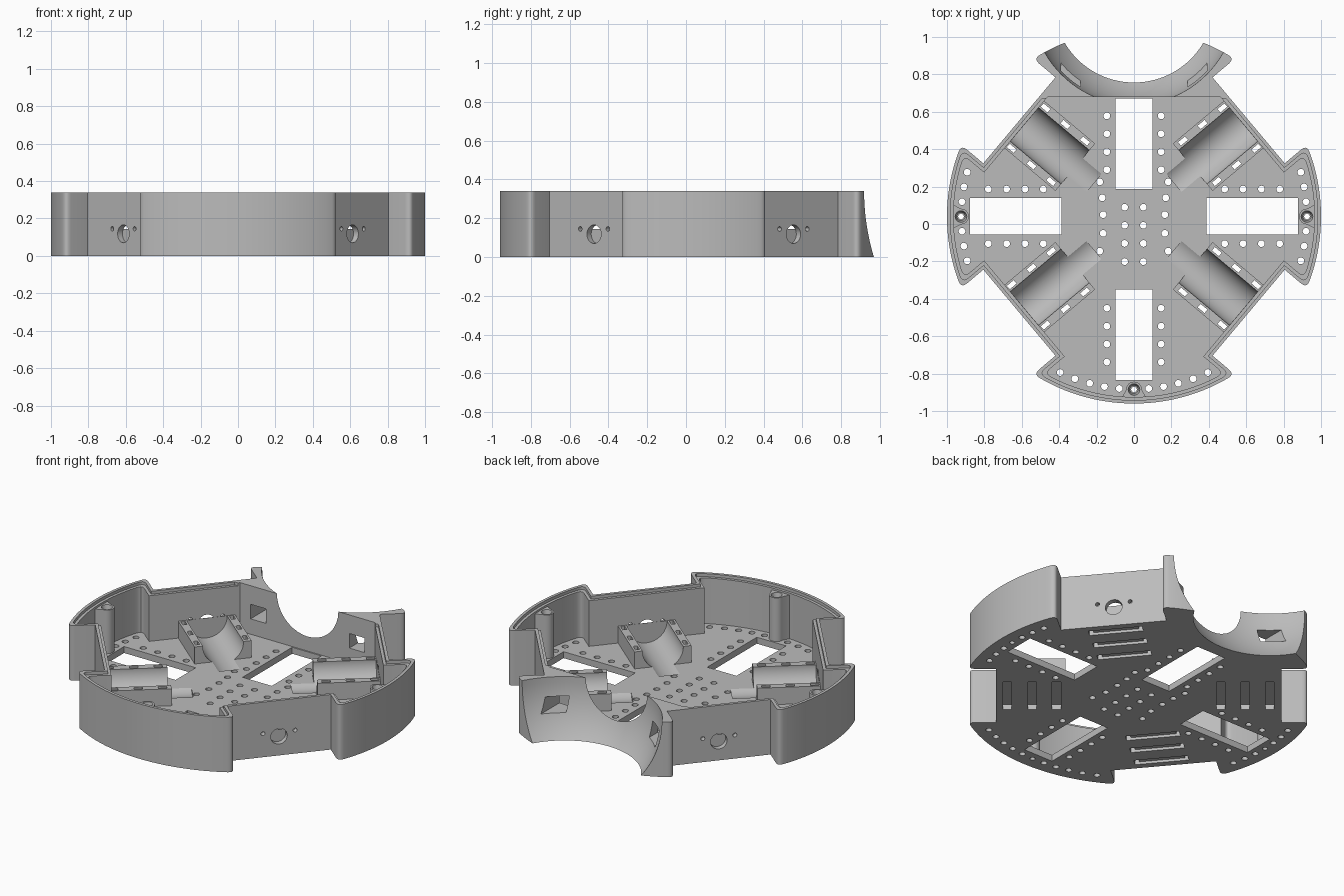
import bpy, bmesh
from math import radians, sin, cos, asin, sqrt, pi
from mathutils import Matrix, Vector

if "Cube" in bpy.data.objects:
    bpy.data.objects.remove(bpy.data.objects["Cube"])

HEIGHT, FLOOR, CY = 0.34, 0.04, 0.04
DIAGONALS = [radians(a) for a in (40, 140, 220, 320)]

grey = bpy.data.materials.new("plain grey")
grey.use_nodes = True
grey.diffuse_color = (0.5, 0.5, 0.5, 1)
grey.node_tree.nodes["Principled BSDF"].inputs["Base Color"].default_value = (0.5, 0.5, 0.5, 1)


def frame(angle):
    """Local frame at the hub: x points outward along the angle."""
    return Matrix.Translation((0, CY, 0)) @ Matrix.Rotation(angle, 4, 'Z')


def box(bm, x, y, z, m=Matrix()):
    size = Matrix.Diagonal((x[1] - x[0], y[1] - y[0], z[1] - z[0], 1))
    mid = Matrix.Translation((sum(x) / 2, sum(y) / 2, sum(z) / 2))
    bmesh.ops.create_cube(bm, size=1, matrix=m @ mid @ size)


def rod(bm, r, length, m, r2=None, seg=24):
    bmesh.ops.create_cone(bm, cap_ends=True, segments=seg, radius1=r,
                          radius2=r if r2 is None else r2, depth=length, matrix=m)


def prism(bm, pts, z0, z1):
    face = bm.faces.new([bm.verts.new((p[0], p[1], z0)) for p in pts])
    top = bmesh.ops.extrude_face_region(bm, geom=[face])["geom"]
    bmesh.ops.translate(bm, vec=(0, 0, z1 - z0),
                        verts=[v for v in top if isinstance(v, bmesh.types.BMVert)])


def finish(name, bm):
    bmesh.ops.recalc_face_normals(bm, faces=bm.faces[:])
    mesh = bpy.data.meshes.new(name)
    bm.to_mesh(mesh)
    bm.free()
    mesh.materials.append(grey)
    ob = bpy.data.objects.new(name, mesh)
    bpy.context.collection.objects.link(ob)
    return ob


def cut(cutter, *targets):
    cutter.hide_render = True
    for ob in targets:
        bpy.context.view_layer.objects.active = ob
        mod = ob.modifiers.new("cut", 'BOOLEAN')
        mod.operation, mod.solver, mod.object = 'DIFFERENCE', 'EXACT', cutter
        bpy.ops.object.modifier_apply(modifier=mod.name)
    bpy.data.objects.remove(cutter)


def outline(inset):
    """Disc with four diagonal wheel notches and rounded arm tips."""
    R, u, h = 1 - inset, 0.80 - inset, 0.30 + inset
    da, tip, pts = asin(h / R), sqrt(R * R - h * h), []
    for i, a in enumerate(DIAGONALS):
        m = frame(a)

        def fillet(s):
            p0 = Vector((R * cos(da + 0.04), s * R * sin(da + 0.04), 0))
            p1, p2 = Vector((tip, s * h, 0)), Vector((tip - 0.04, s * h, 0))
            return [m @ (p0 * (1 - t) ** 2 + p1 * 2 * t * (1 - t) + p2 * t * t)
                    for t in (0, 0.2, 0.4, 0.6, 0.8, 1)]
        pts += fillet(-1) + [m @ Vector((u, -h, 0)), m @ Vector((u, h, 0))]
        pts += fillet(1)[::-1]
        start = a + da + 0.04
        end = DIAGONALS[(i + 1) % 4] + (2 * pi if i == 3 else 0) - da - 0.04
        pts += [(R * cos(t), CY + R * sin(t))
                for t in (start + (end - start) * k / 28 for k in range(1, 28))]
    return pts


def cavity(inset, z0, back):
    """Inner hollow, closed off by a straight wall at the back."""
    bm = bmesh.new()
    prism(bm, outline(inset), z0, 0.5)
    res = bmesh.ops.bisect_plane(bm, geom=bm.verts[:] + bm.edges[:] + bm.faces[:],
                                 plane_co=(0, back, 0), plane_no=(0, 1, 0), clear_outer=True)
    bmesh.ops.edgeloop_fill(bm, edges=[e for e in res["geom_cut"]
                                       if isinstance(e, bmesh.types.BMEdge)])
    return finish("cavity_cutter", bm)


# Tray body with walls and a stepped rim
bm = bmesh.new()
prism(bm, outline(0), 0, HEIGHT)
body = finish("chassis_tray", bm)
cut(cavity(0.035, FLOOR, 0.68), body)
cut(cavity(0.018, 0.322, 0.67), body)

# Spherical ball pocket at the back
bm = bmesh.new()
bmesh.ops.create_uvsphere(bm, u_segments=96, v_segments=48, radius=0.548,
                          matrix=Matrix.Translation((0, 1.186, HEIGHT)))
cut(finish("ball_cutter", bm), body)

# Sensor windows beside the pocket
bm = bmesh.new()
for s in (-1, 1):
    box(bm, sorted((s * 0.285, s * 0.39)), (0.6, 0.95), (0.135, 0.225))
cut(finish("sensor_window_cutter", bm), body)

# Floor openings and mounting holes
bm = bmesh.new()
through = (-0.05, 0.1)
box(bm, (-0.1, 0.1), (0.187, 0.672), through)
box(bm, (-0.1, 0.1), (-0.835, -0.35), through)
holes = []
for s in (-1, 1):
    box(bm, sorted((s * 0.387, s * 0.877)), (-0.057, 0.14), through)
    for k in range(4):
        holes += [(s * 0.145, 0.578 - 0.096 * k), (s * 0.145, -0.45 - 0.096 * k),
                  (s * 0.05, 0.09 - 0.097 * k)]
        holes += [(s * (0.485 + 0.098 * k), y) for y in (0.187, -0.105)]
    holes += [(s * x, y) for x, y in ((0.183, 0.225), (0.17, 0.14), (0.165, 0.05),
                                      (0.165, -0.05), (0.183, -0.145))]
    for k in range(1, 6):
        d = 0.079 * k
        r = sqrt(0.923 ** 2 - d * d)
        holes.append((s * d, CY - r))
        if k < 4:
            holes += [(s * r, CY + d), (s * r, CY - d)]
for x, y in holes:
    rod(bm, 0.018, 0.2, Matrix.Translation((x, y, 0)), seg=20)
cut(finish("floor_hole_cutter", bm), body)

# Motor cradles
bm = bmesh.new()
for a in DIAGONALS:
    box(bm, (0.41, 0.766), (-0.165, 0.165), (0.03, 0.145), frame(a))
cradles = finish("motor_cradles", bm)

# Half-round motor troughs running on into the floor
bm = bmesh.new()
for a in DIAGONALS:
    rod(bm, 0.118, 0.484, frame(a) @ Matrix.Translation((0.522, 0, 0.14))
        @ Matrix.Rotation(pi / 2, 4, 'Y'), seg=48)
cut(finish("trough_cutter", bm), body, cradles)

# Strap slots through cradles and floor, joined by channels underneath
slots, channels = bmesh.new(), bmesh.new()
for a in DIAGONALS:
    for u in (0.46, 0.597, 0.735):
        span = (u - 0.024, u + 0.024)
        box(channels, span, (-0.153, 0.153), (-0.05, 0.016), frame(a))
        for v in (-0.141, 0.141):
            box(slots, span, (v - 0.012, v + 0.012), (-0.05, 0.3), frame(a))
cut(finish("slot_cutter", slots), body, cradles)
cut(finish("channel_cutter", channels), body)

# Shaft and screw holes in the diagonal walls
bm = bmesh.new()
for a in DIAGONALS:
    for v, z, r in ((0, 0.118, 0.048), (-0.093, 0.145, 0.012), (0.093, 0.145, 0.012)):
        rod(bm, r, 0.15, frame(a) @ Matrix.Translation((0.8, v, z))
            @ Matrix.Rotation(pi / 2, 4, 'Y'))
cut(finish("wall_hole_cutter", bm), body)

# Screw posts flared into the outer wall
posts, bores, sinks = bmesh.new(), bmesh.new(), bmesh.new()
for a in (0, pi, -pi / 2):
    m = frame(a)
    rim = [(0.925 + 0.042 * cos(t), 0.042 * sin(t))
           for t in (pi / 2 + pi * k / 12 for k in range(13))]
    prism(posts, [m @ Vector((x, y, 0)) for x, y in rim + [(0.972, -0.066), (0.972, 0.066)]],
          FLOOR - 0.005, 0.31)
    rod(bores, 0.015, 0.8, m @ Matrix.Translation((0.925, 0, 0.2)))
    rod(sinks, 0.022, 0.06, m @ Matrix.Translation((0.925, 0, 0.295)), r2=0.034)
posts = finish("screw_posts", posts)
cut(finish("bore_cutter", bores), posts, body)
cut(finish("sink_cutter", sinks), posts)

# Smooth the curved faces, keep the edges crisp
for ob in (body, cradles, posts):
    bpy.ops.object.select_all(action='DESELECT')
    ob.select_set(True)
    bpy.context.view_layer.objects.active = ob
    bpy.ops.object.shade_smooth_by_angle(angle=radians(30))
